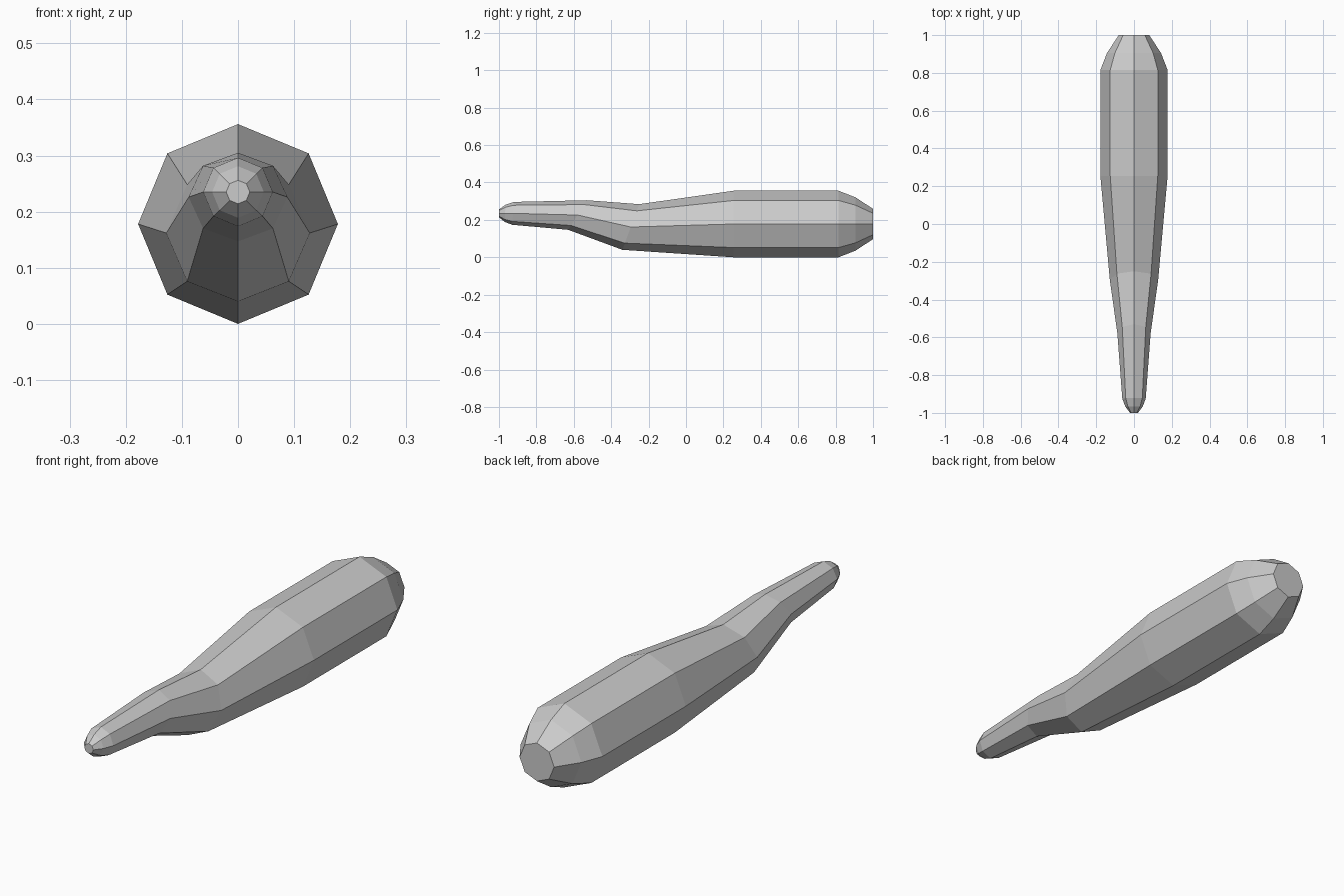
import bpy, bmesh
from math import sin, cos, pi

if "Cube" in bpy.data.objects:
    bpy.data.objects.remove(bpy.data.objects["Cube"])

SIDES = 8
# Ring: centre y, centre z, half width, half height, forward lean of the top
RINGS = [
    (-1.000, 0.235, 0.021, 0.021, 0.000),   # narrow tip
    (-0.967, 0.235, 0.046, 0.046, 0.002),
    (-0.925, 0.235, 0.062, 0.061, 0.005),
    (-0.580, 0.226, 0.088, 0.079, 0.050),   # slanted neck
    (-0.295, 0.162, 0.128, 0.122, 0.045),
    (0.255, 0.178, 0.178, 0.178, 0.000),    # thick body
    (0.815, 0.178, 0.178, 0.178, 0.000),
    (0.905, 0.178, 0.143, 0.143, 0.000),    # rounded butt
    (1.000, 0.178, 0.081, 0.081, 0.000),
]


def loft(name, rings):
    """Skin a row of octagonal rings and cap both ends."""
    bm = bmesh.new()
    loops = []
    for y, z, w, h, lean in rings:
        angles = [2 * pi * i / SIDES for i in range(SIDES)]
        loops.append([bm.verts.new((w * cos(a), y + lean * sin(a), z + h * sin(a)))
                      for a in angles])
    for a, b in zip(loops, loops[1:]):
        for i in range(SIDES):
            j = (i + 1) % SIDES
            bm.faces.new((a[i], a[j], b[j], b[i]))
    bm.faces.new(loops[0])
    bm.faces.new(loops[-1])
    bmesh.ops.recalc_face_normals(bm, faces=bm.faces)
    mesh = bpy.data.meshes.new(name)
    bm.to_mesh(mesh)
    bm.free()
    obj = bpy.data.objects.new(name, mesh)
    bpy.context.collection.objects.link(obj)
    return obj


# Single tapered club-shaped body
loft("tapered_body", RINGS)
